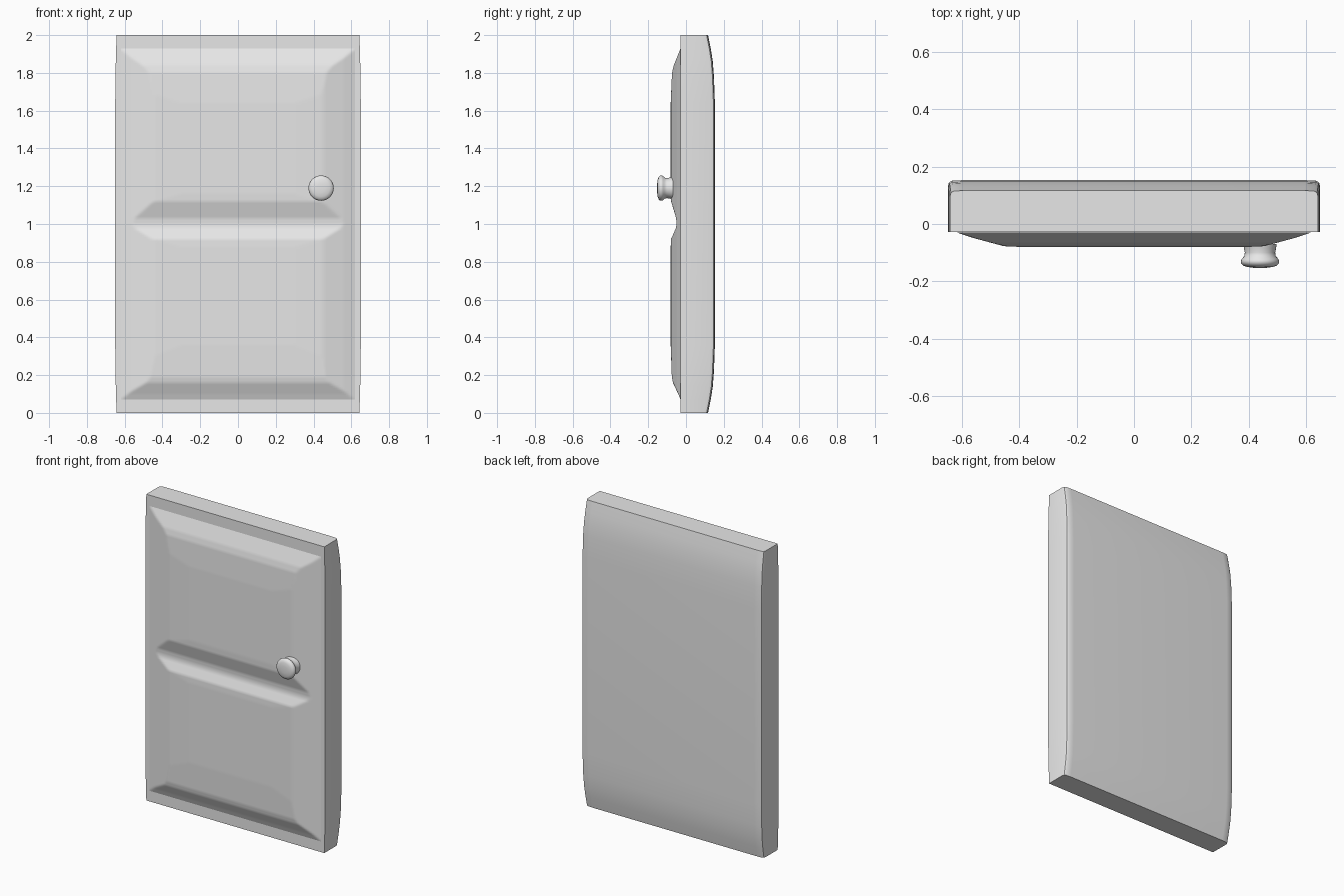
import bpy, bmesh, math

cube = bpy.data.objects.get("Cube")
if cube:
    bpy.data.objects.remove(cube, do_unlink=True)

grey = bpy.data.materials.new("plain grey")
grey.use_nodes = True
colour = (0.8, 0.8, 0.8, 1)
grey.diffuse_color = colour
grey.node_tree.nodes["Principled BSDF"].inputs["Base Color"].default_value = colour

FRONT = -0.028


def finish(name, bm, angle):
    """Turn a bmesh into a smooth-shaded grey object."""
    bmesh.ops.recalc_face_normals(bm, faces=bm.faces)
    mesh = bpy.data.meshes.new(name)
    bm.to_mesh(mesh)
    bm.free()
    mesh.materials.append(grey)
    obj = bpy.data.objects.new(name, mesh)
    bpy.context.collection.objects.link(obj)
    bpy.ops.object.select_all(action="DESELECT")
    obj.select_set(True)
    bpy.context.view_layer.objects.active = obj
    bpy.ops.object.shade_smooth_by_angle(angle=math.radians(angle))
    return obj


def loft(bm, rings, closed=True):
    """Join successive rows of points with quads."""
    rows = [[bm.verts.new(p) for p in ring] for ring in rings]
    for a, b in zip(rows, rows[1:]):
        n = len(a)
        for i in range(n if closed else n - 1):
            j = (i + 1) % n
            bm.faces.new((a[i], a[j], b[j], b[i]))
    return rows


def interpolate(points, t):
    """Smoothly eased height along a list of (position, height) points."""
    if t <= points[0][0]:
        return points[0][1]
    for (t0, h0), (t1, h1) in zip(points, points[1:]):
        if t <= t1:
            return h0 + (h1 - h0) * (t - t0) / (t1 - t0)
    return points[-1][1]


# Door slab: sections up the height, thinner at both ends on the back
half = [(0, 0.643, 0.117), (0.07, 0.645, 0.131), (0.14, 0.647, 0.142),
        (0.22, 0.649, 0.148), (0.36, 0.65, 0.153)]
sections = half + [(2 - z, w, back) for z, w, back in reversed(half)]
bm = bmesh.new()
rings = []
for z, w, back in sections:
    side = [(w, FRONT), (w, back - 0.022), (w - 0.004, back - 0.008),
            (w - 0.014, back - 0.002), (w - 0.05, back)]
    outline = side + [(-x, y) for x, y in reversed(side)]
    rings.append([(x, y, z) for x, y in outline])
rows = loft(bm, rings)
bm.faces.new(rows[0])
bm.faces.new(rows[-1])
finish("door_slab", bm, 40)

# Raised panels: bevelled border all round, with a groove between the two
across = [(-0.46, 0.047), (-0.44, 0.05), (-0.3, 0.052)]
across = [(-0.62, 0), (-0.56, 0.02)] + across
upright = [(0.07, 0), (0.10, 0.012), (0.16, 0.04), (0.19, 0.046), (0.36, 0.052),
           (0.88, 0.052), (0.92, 0.05), (0.98, 0.024), (1.0, 0.021), (1.03, 0.023),
           (1.12, 0.05), (1.16, 0.052), (1.64, 0.052), (1.8, 0.045),
           (1.84, 0.036), (1.9, 0.012), (1.93, 0)]
NX, NZ = 124, 186
bm = bmesh.new()
rings = []
for k in range(NZ + 1):
    z = 0.07 + 1.86 * k / NZ
    row = []
    for i in range(NX + 1):
        x = -0.62 + 1.24 * i / NX
        height = min(interpolate(across, -abs(x)), interpolate(upright, z))
        row.append((x, FRONT - 0.001 - height, z))
    rings.append(row)
loft(bm, rings, closed=False)
panels = finish("raised_panels", bm, 60)
# An open sheet needs its normals pointing out to the front
if sum(p.normal.y for p in panels.data.polygons) > 0:
    panels.data.flip_normals()

# Door knob: turned profile of (radius, y)
profile = [(0.058, -0.07), (0.056, -0.085), (0.053, -0.1), (0.055, -0.112),
           (0.064, -0.122), (0.067, -0.129), (0.066, -0.137), (0.059, -0.145),
           (0.045, -0.15), (0.022, -0.153)]
bm = bmesh.new()
rings = []
for radius, y in profile:
    angles = [math.tau * i / 32 for i in range(32)]
    rings.append([(0.44 + radius * math.cos(a), y, 1.19 + radius * math.sin(a))
                  for a in angles])
rows = loft(bm, rings)
bm.faces.new(rows[0])
bm.faces.new(rows[-1])
finish("door_knob", bm, 50)
